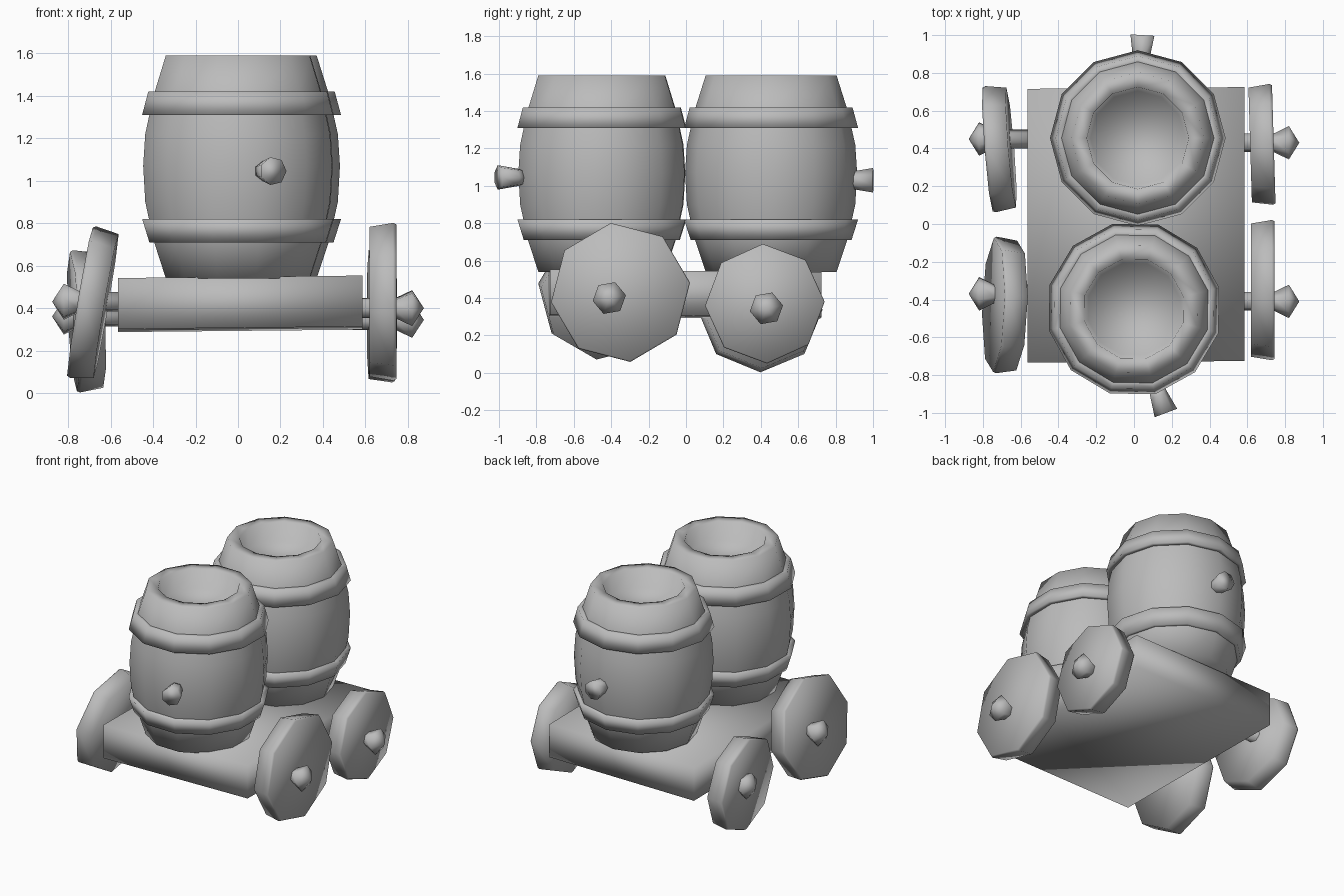
import bpy, bmesh, math
from mathutils import Matrix, Vector

cube = bpy.data.objects.get("Cube")
if cube:
    bpy.data.objects.remove(cube, do_unlink=True)

grey = bpy.data.materials.new("plain_grey")
grey.use_nodes = True
COLOUR = (0.5, 0.5, 0.5, 1)
grey.diffuse_color = COLOUR
grey.node_tree.nodes["Principled BSDF"].inputs["Base Color"].default_value = COLOUR


def finish(name, bm):
    bmesh.ops.recalc_face_normals(bm, faces=bm.faces)
    mesh = bpy.data.meshes.new(name)
    bm.to_mesh(mesh)
    bm.free()
    mesh.materials.append(grey)
    mesh.polygons.foreach_set("use_smooth", [True] * len(mesh.polygons))
    obj = bpy.data.objects.new(name, mesh)
    bpy.context.collection.objects.link(obj)
    return obj


def lathe(name, profile, sides, matrix, spin=0, loop=False):
    """Turn (radius, height) points around local z; radius 0 becomes a tip."""
    bm = bmesh.new()
    rings = []
    for r, h in profile:
        if r == 0:
            rings.append([bm.verts.new((0, 0, h))] * sides)
            continue
        angles = [math.radians(spin) + math.tau * i / sides for i in range(sides)]
        rings.append([bm.verts.new((r * math.cos(a), r * math.sin(a), h)) for a in angles])
    pairs = list(zip(rings, rings[1:]))
    if loop:
        pairs.append((rings[-1], rings[0]))
    for a, b in pairs:
        for i in range(sides):
            j = (i + 1) % sides
            corners = list(dict.fromkeys((a[i], a[j], b[j], b[i])))
            bm.faces.new(corners)
    if not loop:
        for ring in (rings[0], rings[-1]):
            if ring[0] is not ring[1]:
                bm.faces.new(ring)
    bm.transform(matrix)
    return finish(name, bm)


def aim(origin, direction):
    turn = Vector(direction).to_track_quat('Z', 'Y').to_matrix().to_4x4()
    return Matrix.Translation(origin) @ turn


# Cart bed
bm = bmesh.new()
bmesh.ops.create_cube(bm, size=1)
for v in bm.verts:
    v.co = (v.co.x * 1.15 + 0.01, v.co.y * 1.45 - 0.005, 0.42 + v.co.z * 0.24)
    v.co.z += 0.01 * (v.co.x - v.co.y)
    v.co.y += 0.008 * v.co.x
finish("cart_bed", bm)

# Barrels with open tops, hoops and taps
body = [(0.35, 0.54), (0.41, 0.72), (0.45, 0.9), (0.46, 1.07), (0.45, 1.22),
        (0.41, 1.4), (0.35, 1.59), (0.27, 1.59), (0.25, 1.46)]
upper_hoop = [(0.38, 1.42), (0.435, 1.42), (0.465, 1.31), (0.42, 1.31)]
lower_hoop = [(0.41, 0.82), (0.465, 0.82), (0.43, 0.71), (0.38, 0.71)]
tap = [(0.045, 0), (0.05, 0.03), (0.067, 0.13)]

barrels = [("front", (0, -0.45, 0), 14, (0.12, -0.88, 1.045), (0.35, -0.93, 0)),
           ("back", (0.02, 0.455, 0), 0, (0.04, 0.87, 1.03), (0.06, 1, 0))]
for side, place, spin, tap_at, tap_dir in barrels:
    base = Matrix.Translation(place)
    lathe(side + "_barrel", body, 12, base, spin)
    lathe(side + "_upper_hoop", upper_hoop, 12, base, spin, loop=True)
    lathe(side + "_lower_hoop", lower_hoop, 12, base, spin, loop=True)
    lathe(side + "_tap", tap, 7, aim(tap_at, tap_dir))

# Wheels: name, centre, outward direction, radius, spin, hub centre (y, z)
wheels = [("front_left", (0.68, -0.35, 0.43), (1, 0, 0), 0.375, 8, (-0.41, 0.4)),
          ("back_left", (0.675, 0.42, 0.37), (1, 0.03, 0), 0.32, 2, (0.43, 0.345)),
          ("front_right", (-0.68, -0.43, 0.42), (-1, 0.03, 0.17), 0.365, 8, (-0.37, 0.43)),
          ("back_right", (-0.71, 0.4, 0.34), (-1, -0.08, -0.05), 0.335, 0, (0.45, 0.36))]
for name, centre, out, r, spin, hub in wheels:
    disc = [(r * 0.95, -0.06), (r, 0.05), (r * 0.98, 0.065)]
    lathe(name + "_wheel", disc, 8, aim(centre, out), spin)
    sign = math.copysign(1, out[0])
    axle = [(0.05, 0), (0.05, 0.2), (0.09, 0.28), (0, 0.335)]
    lathe(name + "_axle", axle, 6, aim((sign * 0.54, *hub), (sign, 0, 0)), 10)
